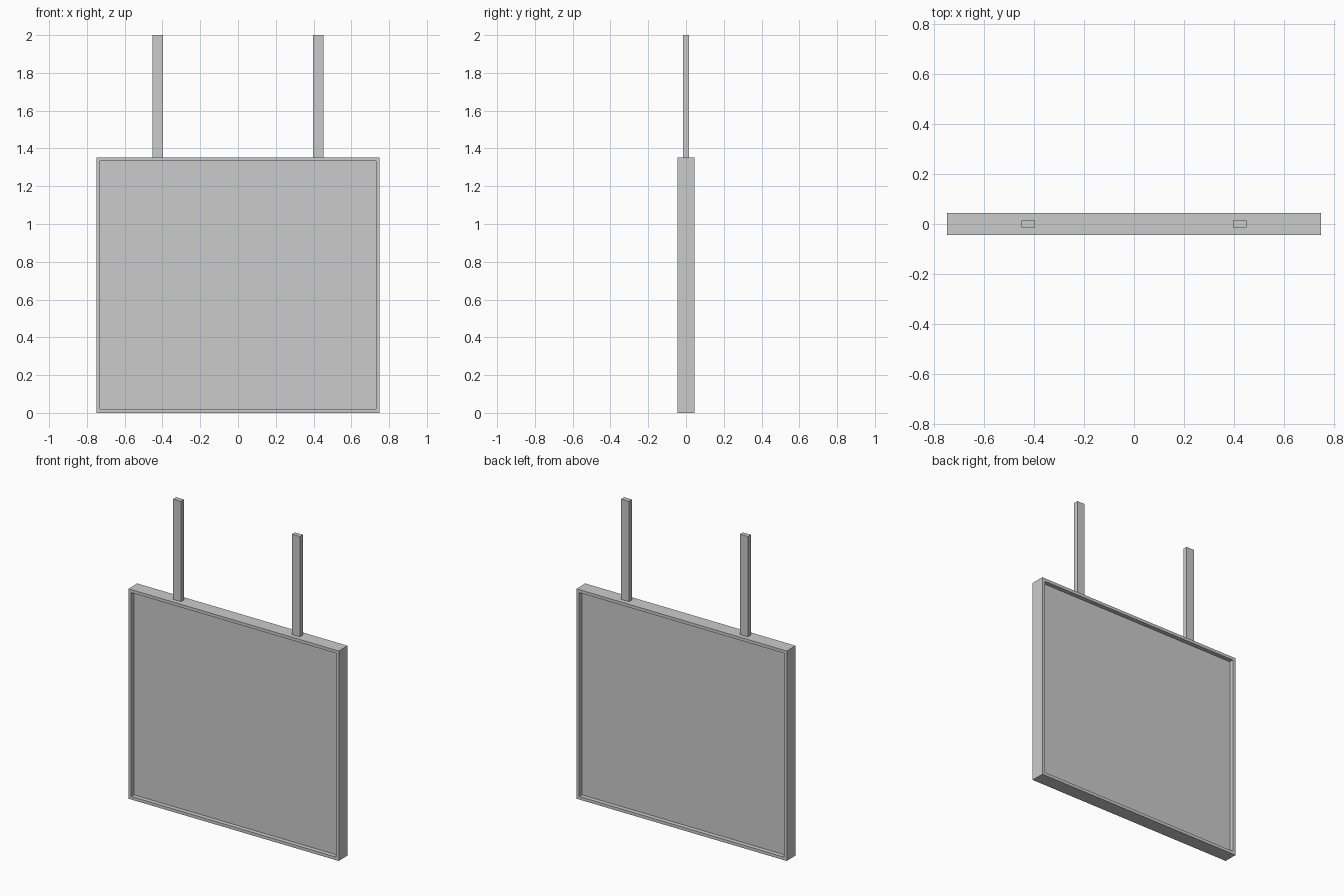
import bpy, bmesh
from mathutils import Vector

if "Cube" in bpy.data.objects:
    bpy.data.objects.remove(bpy.data.objects["Cube"])


def box(bm, lo, hi):
    """Add an axis-aligned box between two corners."""
    lo, hi = Vector(lo), Vector(hi)
    verts = bmesh.ops.create_cube(bm, size=1)["verts"]
    bmesh.ops.scale(bm, vec=hi - lo, verts=verts)
    bmesh.ops.translate(bm, vec=(lo + hi) / 2, verts=verts)


def finish(bm, name):
    mesh = bpy.data.meshes.new(name)
    bm.to_mesh(mesh)
    bm.free()
    obj = bpy.data.objects.new(name, mesh)
    bpy.context.collection.objects.link(obj)
    return obj


WIDTH, DEPTH, HEIGHT = 1.5, 0.09, 1.353
BORDER, RECESS = 0.028, 0.028

# Sign panel: thin box with a recessed face on the front and back
bm = bmesh.new()
box(bm, (-WIDTH / 2, -DEPTH / 2, 0), (WIDTH / 2, DEPTH / 2, HEIGHT))
bm.normal_update()
for face in [f for f in bm.faces if abs(f.normal.y) > 0.9]:
    push = -face.normal * RECESS
    bmesh.ops.inset_individual(bm, faces=[face], thickness=BORDER)
    inner = bmesh.ops.inset_individual(bm, faces=[face], thickness=0)
    bmesh.ops.translate(bm, vec=push, verts=face.verts)
bmesh.ops.recalc_face_normals(bm, faces=bm.faces)
finish(bm, "sign_panel")

# Hanging bars rising from the top edge
for side, x in (("left", -0.424), ("right", 0.424)):
    bm = bmesh.new()
    box(bm, (x - 0.028, -0.015, HEIGHT), (x + 0.028, 0.015, 2.0))
    finish(bm, f"hanging_bar_{side}")
